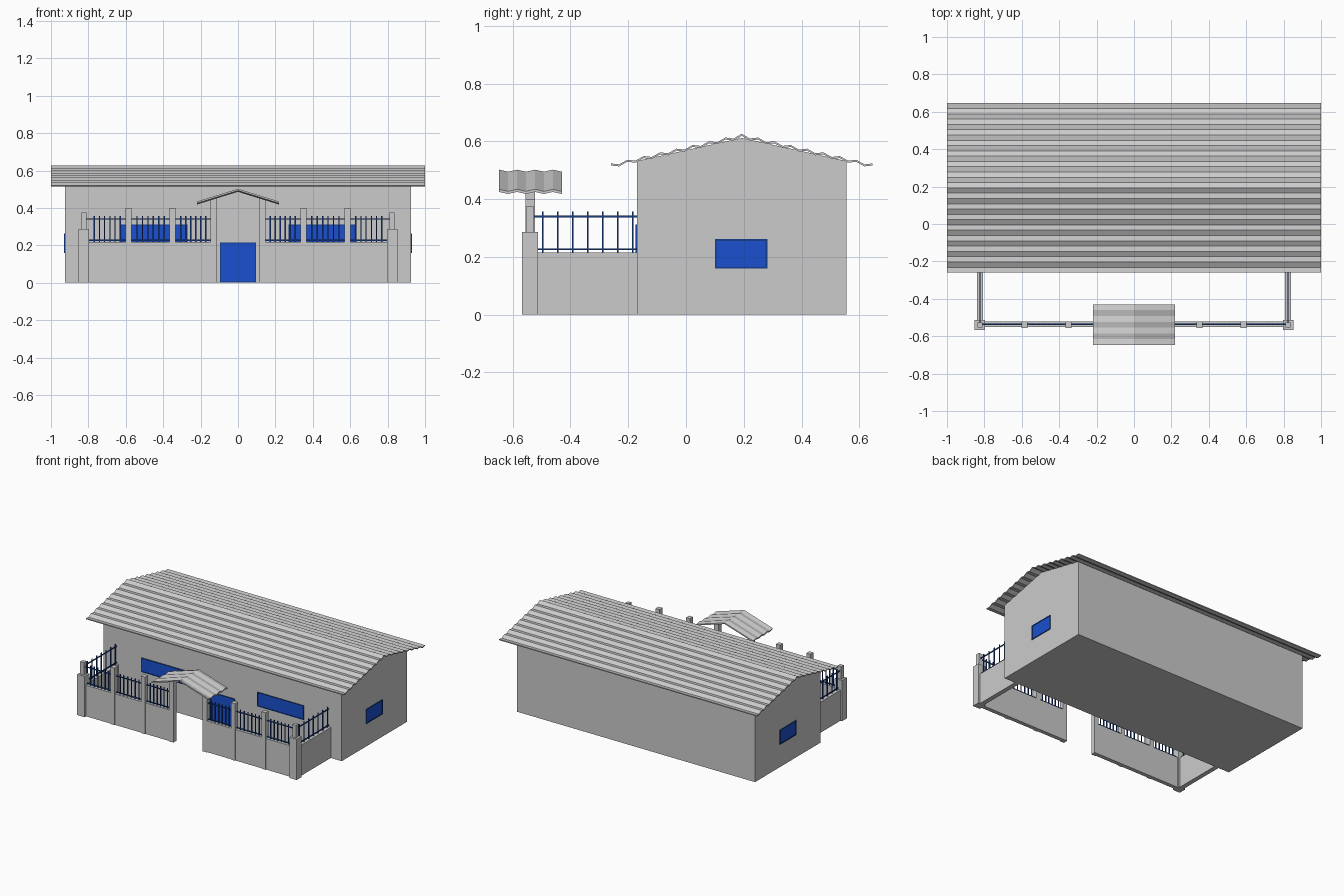
import bpy, bmesh

if "Cube" in bpy.data.objects:
    bpy.data.objects.remove(bpy.data.objects["Cube"])

blue = bpy.data.materials.new("blue_paint")
blue.diffuse_color = (0.01, 0.08, 0.62, 1)
blue.use_nodes = True
blue.node_tree.nodes["Principled BSDF"].inputs["Base Color"].default_value = blue.diffuse_color
dark = bpy.data.materials.new("dark_blue_paint")
dark.diffuse_color = (0.008, 0.045, 0.25, 1)
dark.use_nodes = True
dark.node_tree.nodes["Principled BSDF"].inputs["Base Color"].default_value = dark.diffuse_color


def mesh_object(name, verts, faces, mat=None):
    me = bpy.data.meshes.new(name)
    me.from_pydata(verts, [], faces)
    bm = bmesh.new()
    bm.from_mesh(me)
    bmesh.ops.recalc_face_normals(bm, faces=bm.faces)
    bm.to_mesh(me)
    bm.free()
    ob = bpy.data.objects.new(name, me)
    bpy.context.collection.objects.link(ob)
    if mat:
        me.materials.append(mat)
    return ob


def box(name, x0, x1, y0, y1, z0, z1, mat=None):
    v = [(x, y, z) for x in (x0, x1) for y in (y0, y1) for z in (z0, z1)]
    f = [(0, 1, 3, 2), (4, 6, 7, 5), (0, 4, 5, 1), (2, 3, 7, 6), (0, 2, 6, 4), (1, 5, 7, 3)]
    return mesh_object(name, v, f, mat)


def pair(name, x0, x1, *rest):
    # the same box on the right and, mirrored, on the left
    box(name + "_right", x0, x1, *rest)
    box(name + "_left", -x1, -x0, *rest)


def sheet(name, xs, ys, height, thick):
    # folded sheet with closed edges: top and bottom grids plus a rim
    nx, ny = len(xs), len(ys)
    v = [(x, y, height(i, j) - d) for d in (0, thick)
         for i, x in enumerate(xs) for j, y in enumerate(ys)]
    n = nx * ny
    f = []
    for i in range(nx - 1):
        for j in range(ny - 1):
            a = i * ny + j
            q = (a, a + ny, a + ny + 1, a + 1)
            f += [q, tuple(k + n for k in reversed(q))]
    for i in range(nx - 1):
        for j in (0, ny - 1):
            a, b = i * ny + j, (i + 1) * ny + j
            f.append((a, b, b + n, a + n))
    for j in range(ny - 1):
        for i in (0, nx - 1):
            a = i * ny + j
            f.append((a, a + 1, a + 1 + n, a + n))
    return mesh_object(name, v, f)


# House body with gabled ends
prof = [(-0.17, 0), (0.555, 0), (0.555, 0.532), (0.193, 0.612), (-0.17, 0.532)]
hv = [(x, y, z) for x in (-0.925, 0.925) for y, z in prof]
hf = [(0, 1, 2, 3, 4), (9, 8, 7, 6, 5)]
hf += [(i, (i + 1) % 5, (i + 1) % 5 + 5, i + 5) for i in range(5)]
mesh_object("house_walls", hv, hf)

# Corrugated main roof: eight steps down each side of the ridge
steps = list(range(-16, 17))
roof_y = [0.193 + k * 0.0283 for k in steps]
roof_z = [0.626 - ((abs(k) + 1) // 2) * 0.0160 + (abs(k) // 2) * 0.0032 for k in steps]
sheet("main_roof", [-1, 1], roof_y, lambda i, j: roof_z[j], 0.007)

# Small corrugated canopy over the gate
can_y = [-0.647 + k * 0.217 / 7 for k in range(8)]
sheet("gate_canopy", [-0.22, 0, 0.22], can_y,
      lambda i, j: (0.434, 0.502, 0.434)[i] - (0.007 if j % 2 else 0), 0.009)

# Yard walls, gate columns, pillars
pair("front_yard_wall", 0.115, 0.80, -0.55, -0.522, 0, 0.218)
pair("side_yard_wall", 0.808, 0.84, -0.52, -0.17, 0, 0.215)
pair("gate_column", 0.114, 0.146, -0.555, -0.522, 0, 0.45)
pair("corner_pillar", 0.796, 0.853, -0.567, -0.513, 0, 0.286)
pair("corner_post", 0.81, 0.838, -0.554, -0.526, 0.286, 0.375)
for n, x in enumerate((0.349, 0.586)):
    pair(f"fence_pillar_{n}", x - 0.016, x + 0.016, -0.555, -0.522, 0, 0.40)

# Railings
for z in (0.227, 0.34):
    pair("front_rail", 0.14, 0.82, -0.539, -0.533, z - 0.003, z + 0.003, dark)
    pair("side_rail", 0.821, 0.827, -0.53, -0.17, z - 0.003, z + 0.003, dark)
for a, b in ((0.146, 0.333), (0.365, 0.570), (0.602, 0.796)):
    for k in range(1, 7):
        x = a + (b - a) * k / 7
        pair("front_bar", x - 0.003, x + 0.003, -0.539, -0.533, 0.214, 0.358, dark)
for k in range(7):
    y = -0.496 + k * 0.052
    pair("side_bar", 0.821, 0.827, y - 0.003, y + 0.003, 0.212, 0.358, dark)


def opening(name, a0, a1, z0, z1, at):
    # framed blue panel: 'at' maps (along, depth) ranges to box x and y ranges
    w = 0.006
    for part, p, q, r, s, d, m in (
            ("panel", a0, a1, z0, z1, 0.002, blue),
            ("frame_a", a0, a0 + w, z0, z1, 0.005, dark),
            ("frame_b", a1 - w, a1, z0, z1, 0.005, dark),
            ("frame_top", a0, a1, s_top(z1, w), z1, 0.005, dark),
            ("frame_base", a0, a1, z0, z0 + w, 0.005, dark)):
        box(name + "_" + part, *at(p, q, d), r, s, m)


def s_top(z, w):
    return z - w


def front(p, q, d):
    return p, q, -0.17 - d, -0.165


# Door and windows
opening("door", -0.096, 0.096, 0, 0.216, front)
opening("front_window_left", -0.63, -0.27, 0.212, 0.312, front)
opening("front_window_right", 0.27, 0.63, 0.212, 0.312, front)
opening("right_window", 0.10, 0.282, 0.16, 0.262, lambda p, q, d: (0.92, 0.925 + d, p, q))
opening("left_window", 0.10, 0.282, 0.16, 0.262, lambda p, q, d: (-0.925 - d, -0.92, p, q))
